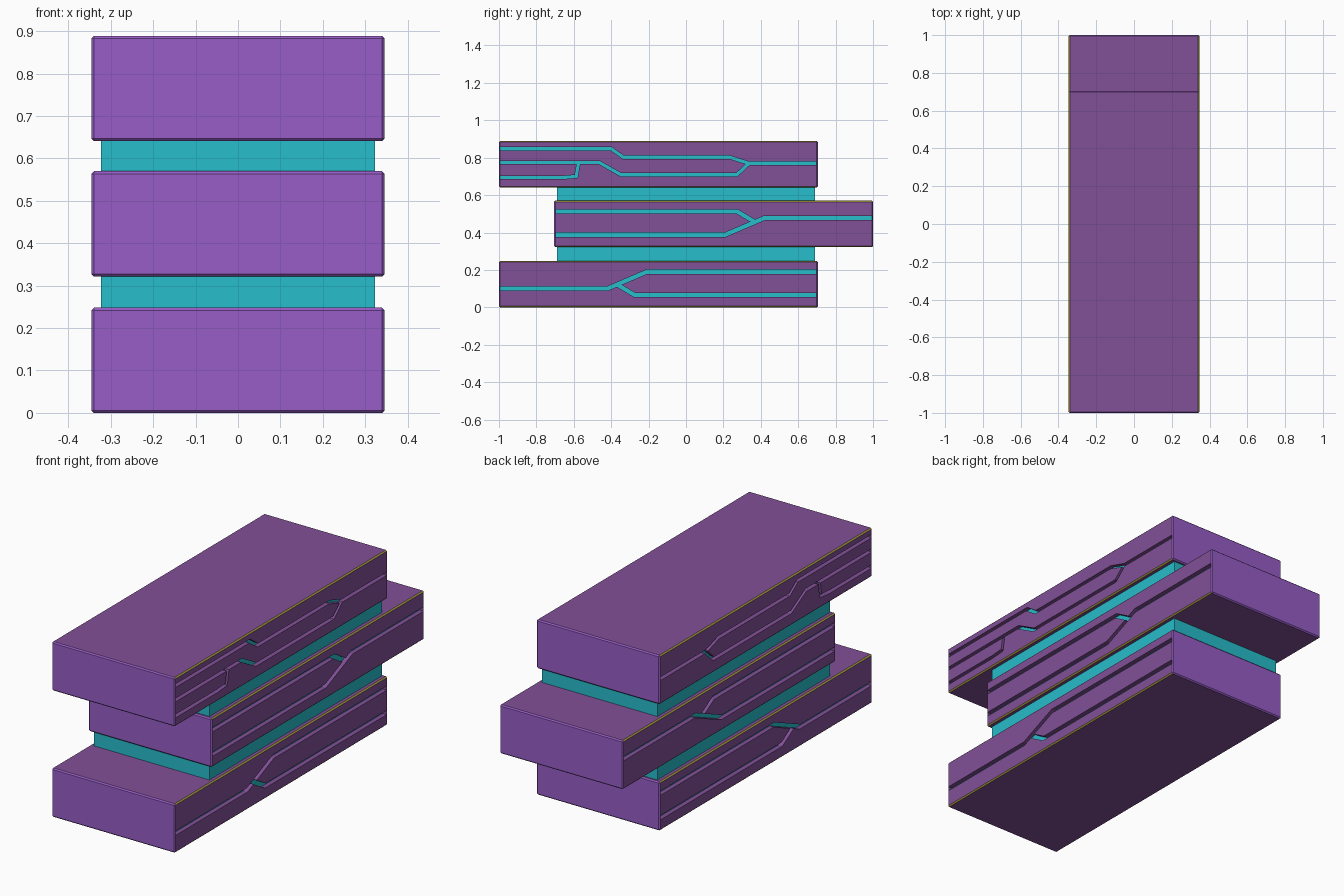
import bpy, bmesh
from mathutils import Vector

if "Cube" in bpy.data.objects:
    bpy.data.objects.remove(bpy.data.objects["Cube"])

HX, H, DEPTH = 0.346, 0.248, 0.023   # slab half width, slab height, groove depth
CH = 0.006                           # chamfer size


def material(name, rgb):
    m = bpy.data.materials.new(name)
    m.diffuse_color = (*rgb, 1)
    m.use_nodes = True
    m.node_tree.nodes["Principled BSDF"].inputs["Base Color"].default_value = m.diffuse_color
    return m


PLUM = material("plum", (0.22, 0.08, 0.31))
VIOLET = material("violet", (0.31, 0.11, 0.57))
CYAN = material("cyan", (0.02, 0.51, 0.6))
GOLD = material("gold", (0.4, 0.33, 0.05))
MATS = (PLUM, VIOLET, CYAN, GOLD)


def finish(bm, name):
    bmesh.ops.recalc_face_normals(bm, faces=bm.faces)
    me = bpy.data.meshes.new(name)
    bm.to_mesh(me)
    bm.free()
    for m in MATS:
        me.materials.append(m)
    ob = bpy.data.objects.new(name, me)
    bpy.context.collection.objects.link(ob)
    return ob


def box(bm, hx, y0, y1, z0, z1):
    bmesh.ops.create_cube(bm, size=1)
    for v in bm.verts:
        v.co = (v.co.x * 2 * hx, y1 if v.co.y > 0 else y0, z1 if v.co.z > 0 else z0)


def ribbon(path, width):
    """Outline of constant width around a (y, z) path, with mitred corners."""
    pts = [Vector(p) for p in path]
    left, right = [], []
    for i, p in enumerate(pts):
        dirs = []
        if i > 0:
            dirs.append((p - pts[i - 1]).normalized())
        if i < len(pts) - 1:
            dirs.append((pts[i + 1] - p).normalized())
        t = sum(dirs, Vector((0, 0))).normalized()
        n = Vector((-t.y, t.x))
        k = width / 2 / max(0.3, t.dot(dirs[0]))
        left.append(p + n * k)
        right.append(p - n * k)
    return left + right[::-1]


def groove_cutter(path, side, width, extra):
    """Prism whose inner face (the groove floor) is cyan."""
    bm = bmesh.new()
    floor = side * (HX - DEPTH - extra)
    base = bm.faces.new([bm.verts.new((floor, p.x, p.y)) for p in ribbon(path, width)])
    ext = bmesh.ops.extrude_face_region(bm, geom=[base], use_keep_orig=True)
    top = [e for e in ext["geom"] if isinstance(e, bmesh.types.BMVert)]
    bmesh.ops.translate(bm, verts=top, vec=(side * (DEPTH + 0.02), 0, 0))
    for f in bm.faces:
        if all(abs(v.co.x - floor) < 1e-5 for v in f.verts):
            f.material_index = 2
    ob = finish(bm, "groove_cutter")
    ob.hide_render = True
    return ob


def slab(name, y0, y1, z0, grooves, width):
    # chamfered block: violet ends, gold long edges
    bm = bmesh.new()
    box(bm, HX, y0, y1, z0, z0 + H)
    bmesh.ops.bevel(bm, geom=bm.edges[:], offset=CH, segments=1, affect='EDGES')
    bm.normal_update()
    for f in bm.faces:
        n = f.normal
        if abs(n.y) > 0.3:
            f.material_index = 1
        elif abs(n.x) > 0.3 and abs(n.z) > 0.3:
            f.material_index = 3
    ob = finish(bm, name)
    # circuit grooves on both long sides
    cutters = [groove_cutter(p, s, width, i * 0.0004)
               for s in (1, -1) for i, p in enumerate(grooves)]
    for c in cutters:
        mod = ob.modifiers.new("groove", 'BOOLEAN')
        mod.operation, mod.solver, mod.object = 'DIFFERENCE', 'EXACT', c
        mod.material_mode = 'TRANSFER'
    bpy.context.view_layer.objects.active = ob
    for mod in list(ob.modifiers):
        bpy.ops.object.modifier_apply(modifier=mod.name)
    for c in cutters:
        bpy.data.objects.remove(c)
    return ob


# groove layouts as (y, z) centre lines
A, B = -0.994, 0.699
fork = [[(A, 0.10), (-0.42, 0.10), (-0.21, 0.19), (B, 0.19)],
        [(-0.37, 0.123), (-0.275, 0.066), (B, 0.066)]]
turned = [[(-y, 0.578 - z) for y, z in p] for p in fork]
triple = [[(A, 0.848), (-0.40, 0.848), (-0.335, 0.802), (0.235, 0.802), (0.335, 0.77), (B, 0.77)],
          [(A, 0.775), (-0.465, 0.775), (-0.348, 0.709), (0.272, 0.709), (0.335, 0.768)],
          [(A, 0.694), (-0.66, 0.694), (-0.587, 0.7), (-0.574, 0.775)]]

slab("bottom_slab", -1, 0.705, 0, fork, 0.022)
slab("middle_slab", -0.705, 1, 0.322, turned, 0.022)
slab("top_slab", -1, 0.705, 0.641, triple, 0.017)

# cyan spacers between the slabs
for name, z0, z1 in (("lower_spacer", H, 0.322), ("upper_spacer", 0.57, 0.641)):
    bm = bmesh.new()
    box(bm, HX - DEPTH, -0.691, 0.691, z0 - 0.002, z1 + 0.002)
    for f in bm.faces:
        f.material_index = 2
    finish(bm, name)
